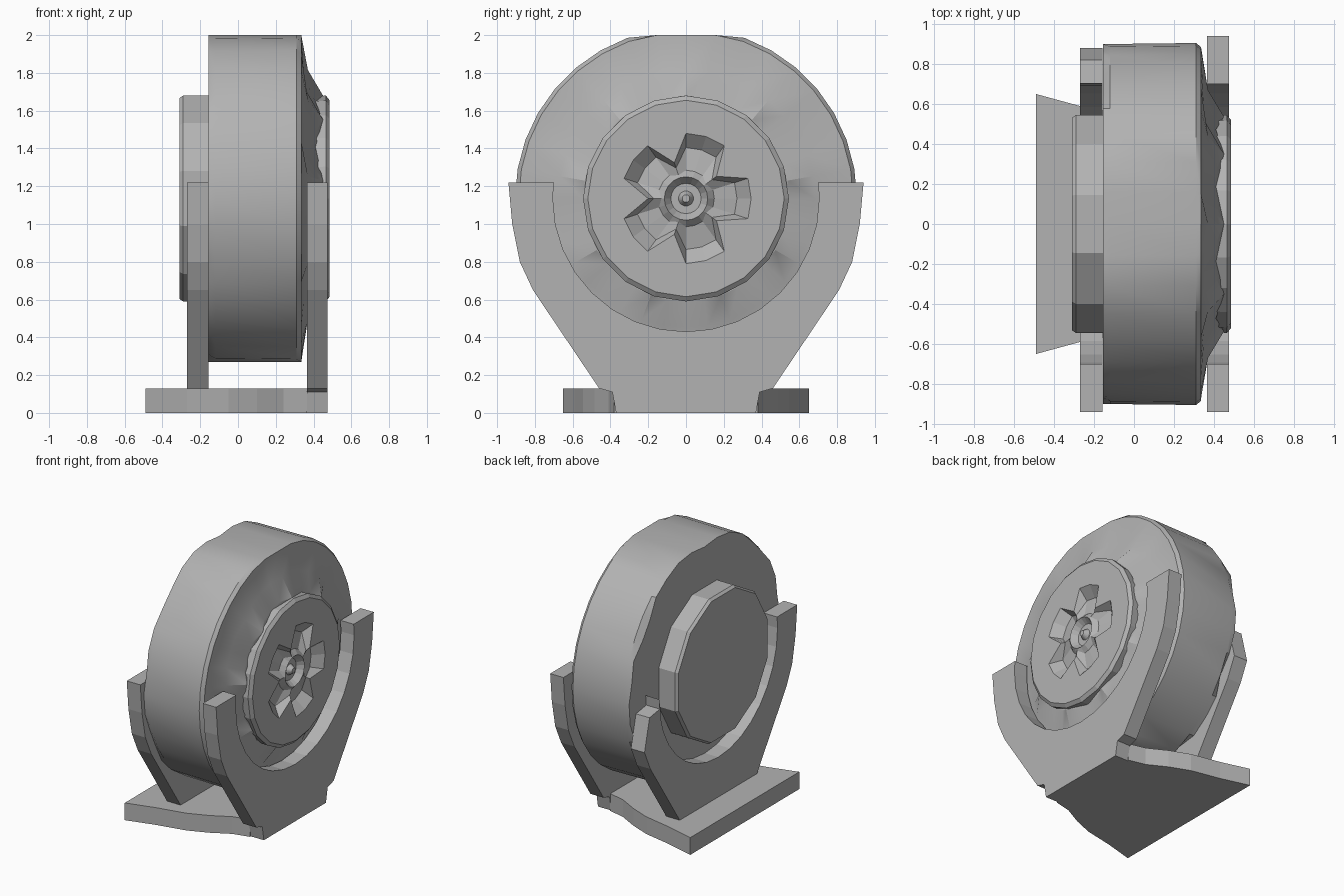
import bpy, bmesh, math, random

random.seed(4)
cube = bpy.data.objects.get("Cube")
if cube:
    bpy.data.objects.remove(cube)

AXLE_Z = 1.135

grey = bpy.data.materials.new("plain grey")
grey.use_nodes = True
grey.diffuse_color = (0.45, 0.45, 0.45, 1)
grey.node_tree.nodes["Principled BSDF"].inputs["Base Color"].default_value = (0.45, 0.45, 0.45, 1)


def finish(name, bm, smooth=None):
    bmesh.ops.recalc_face_normals(bm, faces=bm.faces)
    mesh = bpy.data.meshes.new(name)
    bm.to_mesh(mesh)
    bm.free()
    obj = bpy.data.objects.new(name, mesh)
    bpy.context.collection.objects.link(obj)
    mesh.materials.append(grey)
    if smooth:
        bpy.ops.object.select_all(action='DESELECT')
        obj.select_set(True)
        bpy.context.view_layer.objects.active = obj
        bpy.ops.object.shade_smooth_by_angle(angle=math.radians(smooth))
    return obj


def lathe(name, rings, sides, limit=9.0, smooth=None, turn=0.0):
    """Rings around the x axle; each gives (radius, x), fixed or by index."""
    bm = bmesh.new()
    loops = []
    for ring in rings:
        loop = []
        for i in range(sides):
            r, x = ring(i) if callable(ring) else ring
            a = math.tau * (i + turn) / sides
            z = max(-limit, min(limit, r * math.sin(a)))
            loop.append(bm.verts.new((x, r * math.cos(a), AXLE_Z + z)))
        loops.append(loop)
    for a, b in zip(loops, loops[1:]):
        for i in range(sides):
            j = (i + 1) % sides
            bm.faces.new((a[i], a[j], b[j], b[i]))
    bm.faces.new(loops[0])
    bm.faces.new(loops[-1])
    return finish(name, bm, smooth)


def slab(name, points, axis, start, end):
    """Extrude an outline along x (points are y, z) or z (points are x, y)."""
    bm = bmesh.new()
    place = (lambda p: (start, p[0], p[1])) if axis == 'X' else (lambda p: (p[0], p[1], start))
    face = bm.faces.new([bm.verts.new(place(p)) for p in points])
    grown = bmesh.ops.extrude_face_region(bm, geom=[face])
    step = end - start
    bmesh.ops.translate(bm, vec=(step, 0, 0) if axis == 'X' else (0, 0, step),
                        verts=[v for v in grown["geom"] if isinstance(v, bmesh.types.BMVert)])
    return finish(name, bm)


# Drum with a chipped left rim and a ridged cone on the right
def chipped(i):
    return 0.9 - random.choice((0, 0, 0.02, 0.05)), -0.155


def ridge(radius, low, high):
    return lambda i: (radius, high if i % 4 == 1 else low)


lathe("drum", [chipped, (0.9, -0.12), (0.905, 0.31), (0.885, 0.335),
               ridge(0.68, 0.35, 0.37), ridge(0.545, 0.41, 0.45)],
      36, limit=0.865, smooth=30)


# Hub disc with a five-petal faceted recess
def petal(outer, inner, x_out, x_in):
    def ring(i):
        k = i % 4
        return (inner, x_in) if k == 2 else (outer, x_out)
    return ring


lathe("hub_disc", [(0.54, 0.40), (0.545, 0.465), (0.52, 0.485),
                   petal(0.345, 0.2, 0.485, 0.485),
                   petal(0.27, 0.17, 0.42, 0.47),
                   petal(0.15, 0.13, 0.44, 0.475),
                   (0.115, 0.475), (0.08, 0.43), (0.04, 0.43), (0.02, 0.465)], 20)

# Plain hub on the left
lathe("left_hub", [(0.565, -0.15), (0.565, -0.29), (0.55, -0.31)], 12, turn=0.5)

# Cradle uprights: outer edge, then the inner arc
ARC = 0.705


def cradle(name, x0, x1, foot, tip):
    outer = [(0.92, 1.0), (0.88, 0.8), (0.81, 0.65), (0.46, 0.13)]
    arc = [(ARC * math.cos(a), AXLE_Z - ARC * math.sin(a))
           for a in [math.pi * k / 16 for k in range(17)]]
    right_tip = tip if tip else [(0.7, 1.22), (0.94, 1.22)]
    left = [(-y, z) for y, z in reversed(outer)]
    points = right_tip + (outer[1:] if tip else outer) + foot
    points += left + [(-0.94, 1.22), (-0.7, 1.22)]
    points += list(reversed(arc))
    return slab(name, points, 'X', x0, x1)


cradle("right_upright", 0.365, 0.475, [(0.39, 0.11), (0.37, 0), (-0.37, 0), (-0.39, 0.11)], None)
cradle("left_upright", -0.27, -0.157, [], [(0.69, 1.06), (0.82, 1.04)])

# Base plate, tapering to the right in a shallow wave
side = [(-0.49, 0.65), (-0.27, 0.59), (-0.05, 0.545), (0.1, 0.485), (0.24, 0.41), (0.366, 0.38)]
slab("base_plate", side + [(x, -y) for x, y in reversed(side)], 'Z', 0, 0.13)
